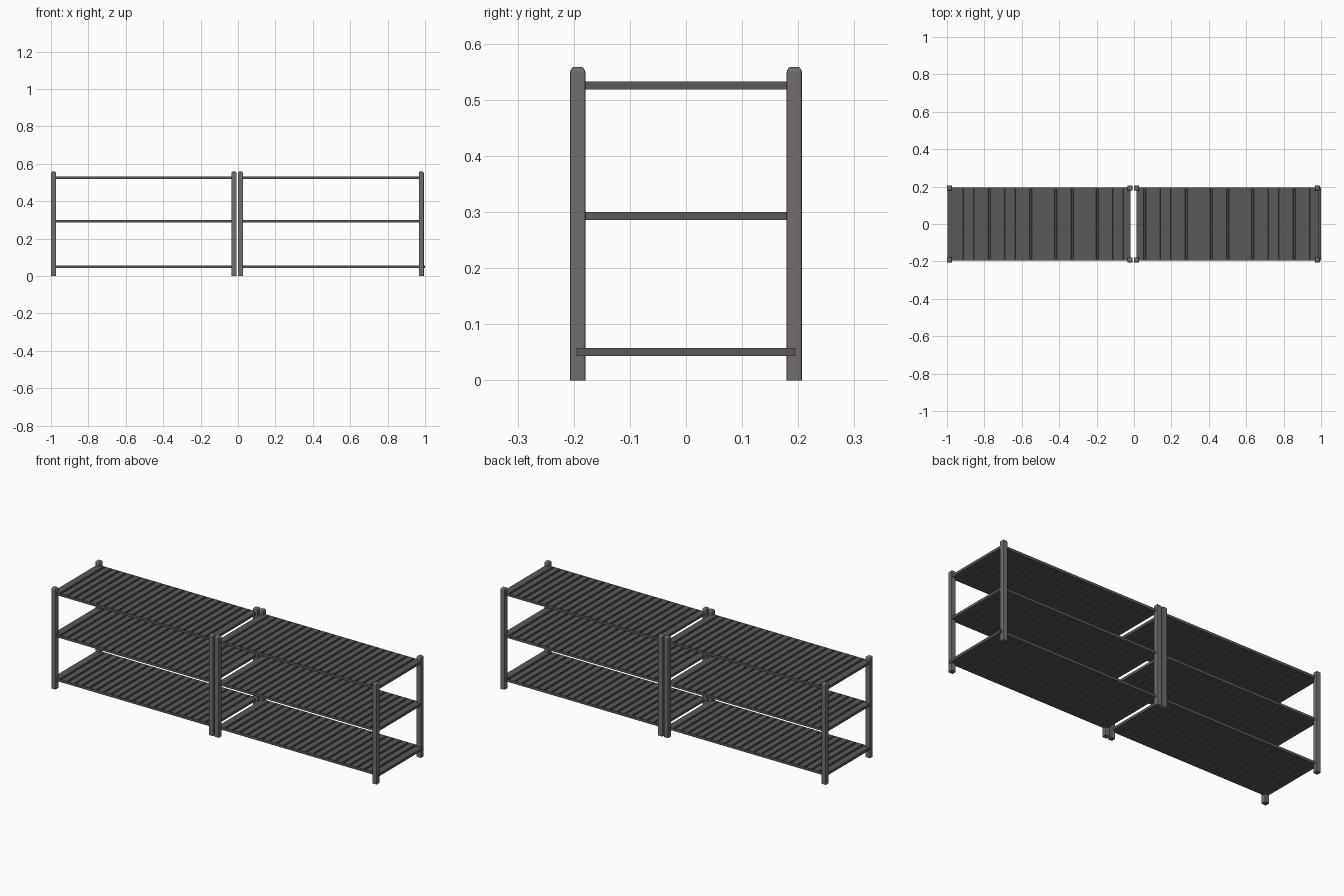
import bpy, bmesh

if "Cube" in bpy.data.objects:
    bpy.data.objects.remove(bpy.data.objects["Cube"])

POST, HEIGHT = 0.027, 0.558
SLATS = 22


def paint(name, rgb):
    mat = bpy.data.materials.new(name)
    mat.diffuse_color = (*rgb, 1)
    mat.use_nodes = True
    mat.node_tree.nodes["Principled BSDF"].inputs["Base Color"].default_value = mat.diffuse_color
    return mat


POST_MAT = paint("post_grey", (0.17, 0.155, 0.16))
SHELF_MAT = paint("shelf_dark_grey", (0.10, 0.10, 0.10))


def finish(name, bm, mat):
    bmesh.ops.recalc_face_normals(bm, faces=bm.faces)
    mesh = bpy.data.meshes.new(name)
    bm.to_mesh(mesh)
    bm.free()
    mesh.materials.append(mat)
    ob = bpy.data.objects.new(name, mesh)
    bpy.context.collection.objects.link(ob)


def add_box(bm, x0, x1, y0, y1, z0, z1):
    for v in bmesh.ops.create_cube(bm, size=1)["verts"]:
        v.co = ((x0 + x1) / 2 + v.co.x * (x1 - x0),
                (y0 + y1) / 2 + v.co.y * (y1 - y0),
                (z0 + z1) / 2 + v.co.z * (z1 - z0))


def post(name, x, y):
    # Square upright with softened corners and a rounded top, flat foot
    bm = bmesh.new()
    h = POST / 2
    add_box(bm, x - h, x + h, y - h, y + h, 0, HEIGHT)
    sides = [e for e in bm.edges if abs(e.verts[0].co.z - e.verts[1].co.z) > 0.1]
    bmesh.ops.bevel(bm, geom=sides, offset=0.003, segments=2, profile=0.5, affect='EDGES')
    top = [e for e in bm.edges if all(v.co.z > HEIGHT - 0.001 for v in e.verts)]
    bmesh.ops.bevel(bm, geom=top, offset=0.009, segments=4, profile=0.5, affect='EDGES')
    finish(name, bm, POST_MAT)


def shelf(name, x0, x1, z):
    # Ribbed deck: profile with wide grooves above and narrow ones below
    y, thick, lip = 0.195, 0.0145, 0.004
    pitch = (x1 - x0) / SLATS
    centres = [x0 + i * pitch for i in range(1, SLATS)]
    profile = [(x0, z), (x0, z + thick)]
    for c in centres:
        for dx, dz in ((-.006, thick), (-.005, .007), (.005, .007), (.006, thick)):
            profile.append((c + dx, z + dz))
    profile += [(x1, z + thick), (x1, z)]
    for c in reversed(centres):
        for dx, dz in ((.003, 0), (.002, .003), (-.002, .003), (-.003, 0)):
            profile.append((c + dx, z + dz))
    bm = bmesh.new()
    face = bm.faces.new([bm.verts.new((px, lip - y, pz)) for px, pz in profile])
    out = bmesh.ops.extrude_face_region(bm, geom=[face])["geom"]
    bmesh.ops.translate(bm, vec=(0, 2 * (y - lip), 0),
                        verts=[g for g in out if isinstance(g, bmesh.types.BMVert)])
    # Front and back edge strips
    add_box(bm, x0, x1, -y, lip - y, z, z + thick)
    add_box(bm, x0, x1, y - lip, y, z, z + thick)
    finish(name, bm, SHELF_MAT)


# Two matching racks side by side: post centres and shelf ends
for side, posts, ends in (("left", (-0.9865, -0.021), (-0.996, -0.019)),
                          ("right", (0.0135, 0.980), (0.013, 0.990))):
    order = ("outer", "inner") if side == "left" else ("inner", "outer")
    for end, x in zip(order, posts):
        for face, y in (("front", -0.193), ("back", 0.193)):
            post(f"{side}_{end}_{face}_post", x, y)
    for level, z in (("bottom", 0.043), ("middle", 0.2855), ("top", 0.518)):
        # The right bottom shelf pokes slightly past its posts
        shift = 0.01 if (side, level) == ("right", "bottom") else 0
        shelf(f"{side}_{level}_shelf", ends[0], ends[1] + shift, z)
